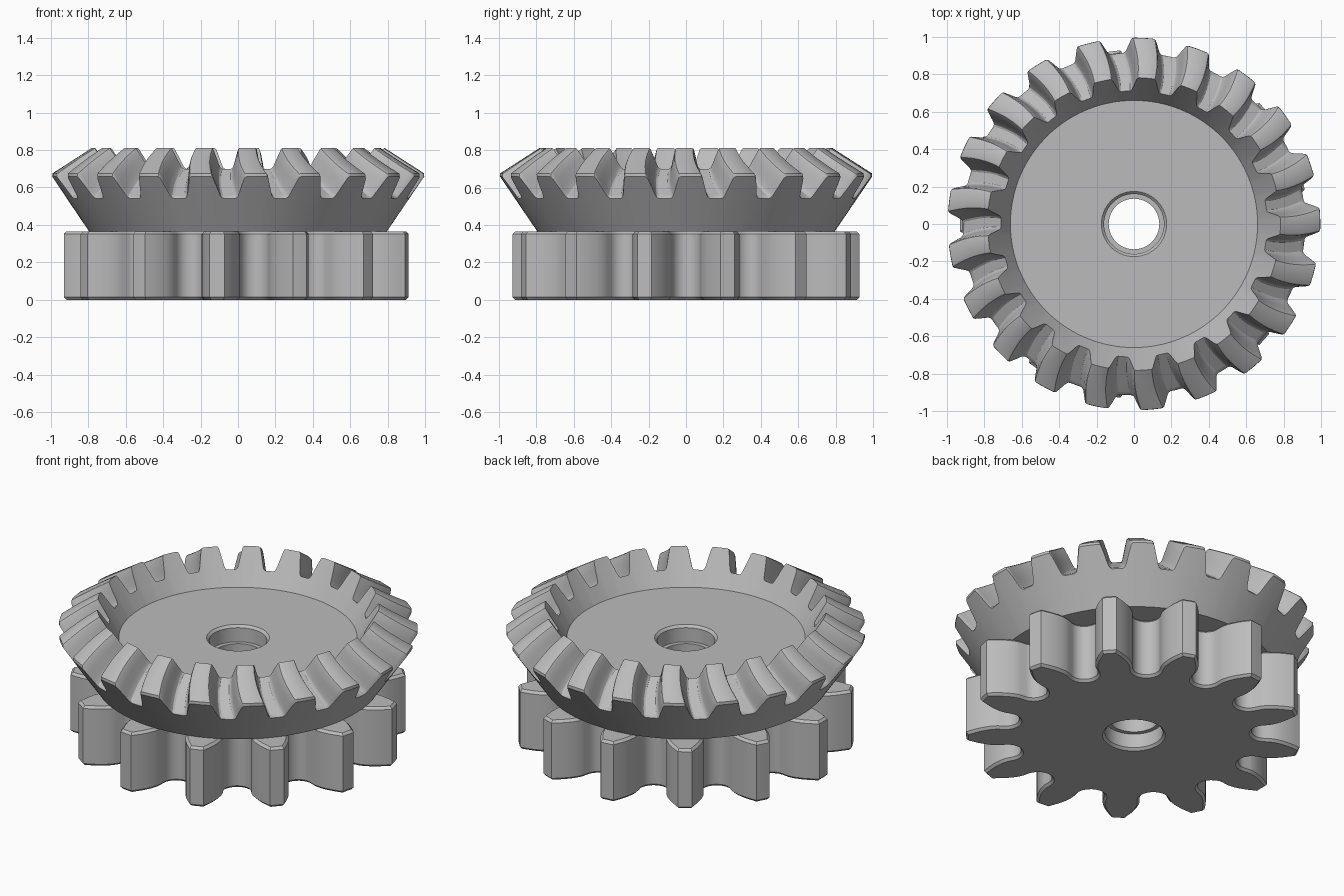
import bpy, bmesh
from math import sin, cos, pi, radians, sqrt, acos, tan, hypot

cube = bpy.data.objects.get("Cube")
if cube:
    bpy.data.objects.remove(cube, do_unlink=True)

# One grey metal for everything
steel = bpy.data.materials.new("grey_metal")
steel.use_nodes = True
GREY = (0.5, 0.5, 0.5, 1)
steel.diffuse_color = GREY
steel.node_tree.nodes["Principled BSDF"].inputs["Base Color"].default_value = GREY


def whole_tooth(half):
    """Mirror a half tooth, running from its centre line to the middle of the gap."""
    return [(-a, v) for a, v in reversed(half)] + half[1:-1]


def around(tooth, count, phase):
    """Repeat one tooth around the axis."""
    return [(phase + 2 * pi * k / count + a, v) for k in range(count) for a, v in tooth]


def circle(angles, r, z, turn=0):
    return [(r * cos(a + turn), r * sin(a + turn), z) for a in angles]


def loft(name, rings):
    """Join closed rings of equal length into a closed ring-shaped solid."""
    bm = bmesh.new()
    loops = [[bm.verts.new(p) for p in ring] for ring in rings]
    n = len(loops[0])
    for a, b in zip(loops, loops[1:] + loops[:1]):
        for i in range(n):
            j = (i + 1) % n
            bm.faces.new((a[i], a[j], b[j], b[i]))
    bmesh.ops.recalc_face_normals(bm, faces=bm.faces)
    mesh = bpy.data.meshes.new(name)
    bm.to_mesh(mesh)
    bm.free()
    mesh.materials.append(steel)
    obj = bpy.data.objects.new(name, mesh)
    bpy.context.collection.objects.link(obj)
    bpy.ops.object.select_all(action='DESELECT')
    obj.select_set(True)
    bpy.context.view_layer.objects.active = obj
    bpy.ops.object.shade_smooth_by_angle(angle=radians(30))
    return obj


BORE, SEAT, RIM = 0.135, 0.16, 0.174   # bore, bearing seat and seat chamfer radii
MID = 0.365                            # height where the two gears meet

# Spur gear: involute teeth with rounded roots
TEETH = 13
tip = 0.93
module = tip / (TEETH / 2 + 1)
pitch_r = module * TEETH / 2
base_r = pitch_r * cos(radians(20))
root = pitch_r - 1.25 * module
gap = pi / TEETH


def inv(a):
    return tan(a) - a


def flank(r):
    return pi / (2 * TEETH) + inv(radians(20)) - inv(acos(min(1, base_r / r)))


half = [(0, tip)]
for k in range(8):
    r = tip + (base_r - tip) * k / 7
    half.append((flank(r), r))
foot = flank(base_r)
half.append((foot, root + 0.07))
for k in range(1, 6):
    s = k / 5 * pi / 2
    half.append((gap - (gap - foot) * cos(s), root + 0.07 * (1 - sin(s))))
polar = around(whole_tooth(half), TEETH, pi)
outline = [(r * cos(a), r * sin(a)) for a, r in polar]
angles = [a for a, r in polar]


def inset(points, d):
    result = []
    for i, (x, y) in enumerate(points):
        x0, y0 = points[i - 1]
        x1, y1 = points[(i + 1) % len(points)]
        length = hypot(x1 - x0, y1 - y0)
        result.append((x - d * (y1 - y0) / length, y + d * (x1 - x0) / length))
    return result


def at(points, z):
    return [(x, y, z) for x, y in points]


CH = 0.014
small = inset(outline, CH)
loft("spur_gear", [
    circle(angles, BORE, MID), circle(angles, BORE, 0.1),
    circle(angles, SEAT, 0.1), circle(angles, SEAT, CH), circle(angles, RIM, 0),
    at(small, 0), at(outline, CH), at(outline, MID - CH), at(small, MID)])

# Bevel gear: tapered teeth with a slight spiral on a cone
TEETH = 21
TIP_OUT, TIP_IN = (1.003, 0.67), (0.782, 0.812)
ROOT_OUT, ROOT_IN = (0.917, 0.545), (0.711, 0.7)
FLOOR = 0.615
half = [(0, 1), (0.05, 1), (0.059, 0.975), (0.065, 0.91), (0.078, 0.6), (0.09, 0.3),
        (0.098, 0.13), (0.106, 0.04), (0.117, 0), (pi / TEETH, 0)]
profile = around(whole_tooth(half), TEETH, radians(1.4))
angles = [a for a, h in profile]


def twist(t):
    return -radians(2.1) * sin(1.9 * t)


def mix(a, b, t):
    return [p + (q - p) * t for p, q in zip(a, b)]


def tooth_ring(t, drop=0):
    low, high = mix(ROOT_OUT, ROOT_IN, t), mix(TIP_OUT, TIP_IN, t)
    points = []
    for a, h in profile:
        r, z = mix(low, high, h * (1 - drop) - drop * 0.5)
        a += twist(t)
        points.append((r * cos(a), r * sin(a), z))
    return points


inner = twist(1)
rings = [circle(angles, BORE, MID), circle(angles, BORE, FLOOR - 0.1, inner),
         circle(angles, SEAT, FLOOR - 0.1, inner), circle(angles, SEAT, FLOOR - CH, inner),
         circle(angles, RIM, FLOOR, inner), circle(angles, 0.66, FLOOR, inner),
         tooth_ring(1)]
STEPS = 10
rings += [tooth_ring(1 - k / STEPS) for k in range(1, STEPS)]
rings += [tooth_ring(0.04), tooth_ring(0, 0.06), circle(angles, 0.795, MID)]
loft("bevel_gear", rings)
